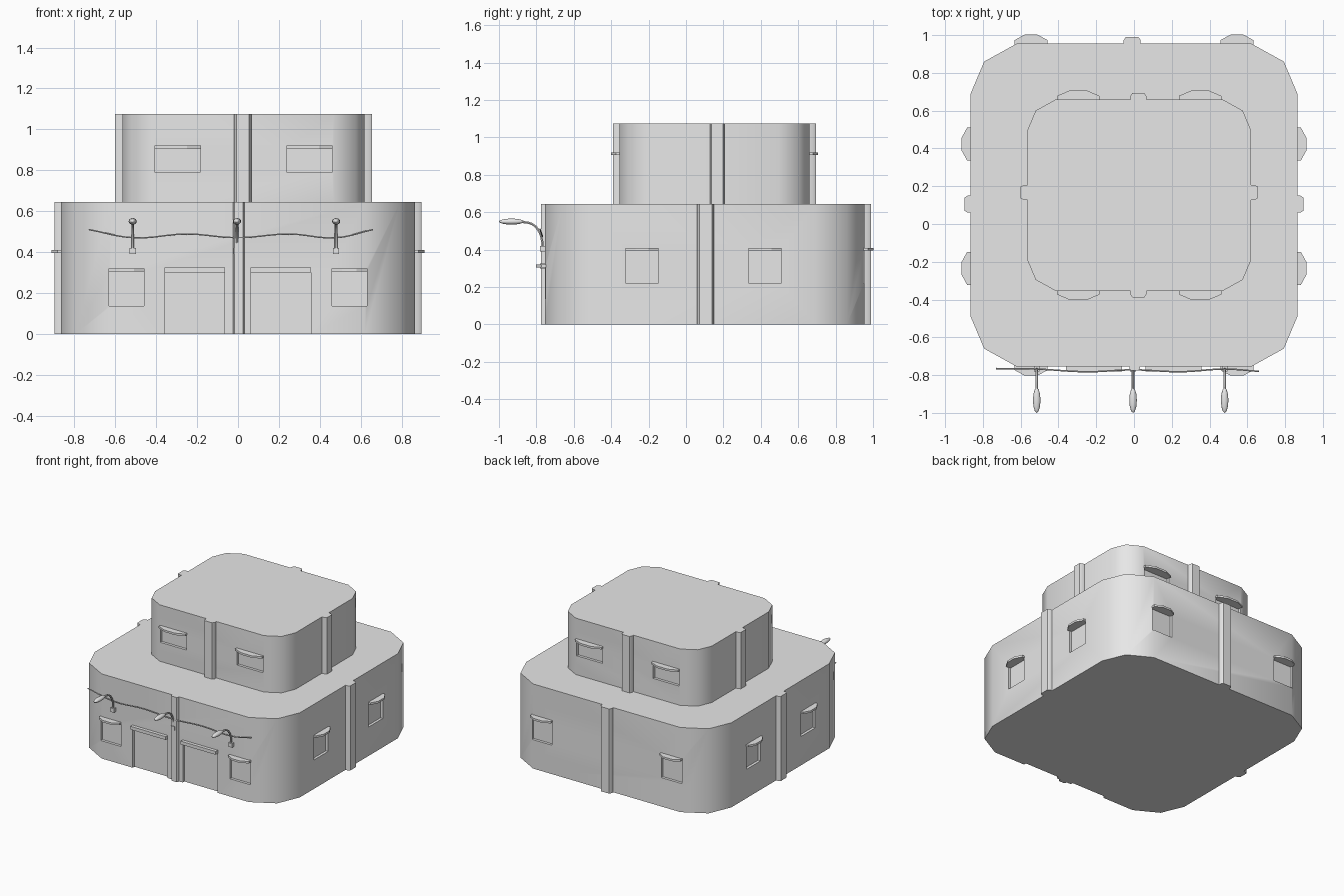
import bpy, bmesh, math

cube = bpy.data.objects.get("Cube")
if cube:
    bpy.data.objects.remove(cube, do_unlink=True)

grey = bpy.data.materials.new("plain grey")
grey.use_nodes = True
grey.diffuse_color = (0.8, 0.8, 0.8, 1)
grey.node_tree.nodes["Principled BSDF"].inputs["Base Color"].default_value = (0.8, 0.8, 0.8, 1)


def finish(obj, angle=50):
    """Give the part its material and smooth its shallow edges."""
    obj.data.materials.clear()
    obj.data.materials.append(grey)
    bpy.ops.object.select_all(action="DESELECT")
    obj.select_set(True)
    bpy.context.view_layer.objects.active = obj
    bpy.ops.object.shade_smooth_by_angle(angle=math.radians(angle))
    return obj


def prism(name, outline, z0, z1):
    """Extrude a flat outline upwards."""
    bm = bmesh.new()
    face = bm.faces.new([bm.verts.new((x, y, z0)) for x, y in outline])
    top = bmesh.ops.extrude_face_region(bm, geom=[face])
    verts = [v for v in top["geom"] if isinstance(v, bmesh.types.BMVert)]
    bmesh.ops.translate(bm, verts=verts, vec=(0, 0, z1 - z0))
    bmesh.ops.recalc_face_normals(bm, faces=bm.faces[:])
    mesh = bpy.data.meshes.new(name)
    bm.to_mesh(mesh)
    bm.free()
    obj = bpy.data.objects.new(name, mesh)
    bpy.context.collection.objects.link(obj)
    return obj


def rounded(x0, x1, y0, y1, c):
    """Rectangle whose corners are cut by two facets."""
    cx, cy = (x0 + x1) / 2, (y0 + y1) / 2
    hx, hy = (x1 - x0) / 2, (y1 - y0) / 2
    quarter = [(hx, hy - c), (hx - 0.27 * c, hy - 0.36 * c), (hx - 0.92 * c, hy)]
    points = []
    for sx, sy in ((1, 1), (-1, 1), (-1, -1), (1, -1)):
        part = [(cx + sx * x, cy + sy * y) for x, y in quarter]
        points += part if sx * sy > 0 else part[::-1]
    return points


def on_wall(name, wall, u, profile, z0, z1):
    """Prism from (along, outward) points, set against a wall."""
    axis, plane, sign = wall
    pts = [(u + a, plane + sign * d) for a, d in profile]
    if axis == "x":
        pts = [(d, a) for a, d in pts]
    return prism(name, pts, z0, z1)


def slab(half, inner, outer):
    return [(-half, inner), (half, inner), (half, outer), (-half, outer)]


def cut(body, wall, u, half, z0, z1, depth=0.02):
    cutter = on_wall("cutter", wall, u, slab(half, -depth, 0.05), z0, z1)
    cutter.hide_render = True
    mod = body.modifiers.new("recess", "BOOLEAN")
    mod.operation, mod.solver, mod.object = "DIFFERENCE", "EXACT", cutter
    bpy.context.view_layer.objects.active = body
    bpy.ops.object.modifier_apply(modifier=mod.name)
    bpy.data.objects.remove(cutter, do_unlink=True)


def window(body, label, wall, u, half, z0, z1):
    """Recessed window with a faceted awning."""
    cut(body, wall, u, half - 0.003, z0, z1)
    profile = [(-half, -0.01), (-half, 0.018), (-half * 0.4, 0.047),
               (half * 0.4, 0.047), (half, 0.018), (half, -0.01)]
    finish(on_wall(label + "_awning", wall, u, profile, z1, z1 + 0.015), 20)


def pillar(label, wall, u, half, out, z0, z1):
    profile = [(-half, -0.02), (-half, out * 0.5), (-half * 0.75, out),
               (half * 0.75, out), (half, out * 0.5), (half, -0.02)]
    finish(on_wall(label + "_pillar", wall, u, profile, z0, z1))


def tube(name, points, radius):
    """Smooth pipe through the points."""
    curve = bpy.data.curves.new(name, "CURVE")
    curve.dimensions = "3D"
    curve.bevel_depth, curve.bevel_resolution = radius, 1
    curve.resolution_u = 5
    curve.use_fill_caps = True
    spline = curve.splines.new("BEZIER")
    spline.bezier_points.add(len(points) - 1)
    for bp, p in zip(spline.bezier_points, points):
        bp.co = p
        bp.handle_left_type = bp.handle_right_type = "AUTO"
    obj = bpy.data.objects.new(name, curve)
    bpy.context.collection.objects.link(obj)
    bpy.ops.object.select_all(action="DESELECT")
    obj.select_set(True)
    bpy.context.view_layer.objects.active = obj
    bpy.ops.object.convert(target="MESH")
    return finish(bpy.context.object)


# Two storeys
lower = prism("lower_storey", rounded(-0.865, 0.865, -0.755, 0.955, 0.265), 0, 0.645)
upper = prism("upper_storey", rounded(-0.565, 0.62, -0.355, 0.66, 0.165), 0.64, 1.075)
L = {"front": ("y", -0.755, -1), "back": ("y", 0.955, 1),
     "left": ("x", 0.865, 1), "right": ("x", -0.865, -1)}
U = {"front": ("y", -0.355, -1), "back": ("y", 0.66, 1),
     "left": ("x", 0.62, 1), "right": ("x", -0.565, -1)}

# Lower windows
for u in (-0.545, 0.545):
    window(lower, "lower_front", L["front"], u, 0.088, 0.135, 0.305)
    window(lower, "lower_back", L["back"], u, 0.088, 0.22, 0.395)
for side in ("left", "right"):
    for u in (-0.235, 0.423):
        window(lower, "lower_" + side, L[side], u, 0.088, 0.22, 0.395)

# Upper windows
for side in ("front", "back"):
    for u in (-0.295, 0.35):
        window(upper, "upper_" + side, U[side], u, 0.113, 0.79, 0.905)

# Garage doors with lintels
for u in (-0.212, 0.21):
    cut(lower, L["front"], u, 0.147, -0.01, 0.305)
    finish(on_wall("door_lintel", L["front"], u, slab(0.148, -0.01, 0.025), 0.3, 0.325))

finish(lower)
finish(upper)

# Wall pillars
pillar("lower_front", L["front"], 0.003, 0.028, 0.02, 0, 0.645)
pillar("lower_back", L["back"], -0.01, 0.045, 0.035, 0, 0.645)
for side in ("left", "right"):
    pillar("lower_" + side, L[side], 0.105, 0.045, 0.033, 0, 0.645)
    pillar("upper_" + side, U[side], 0.167, 0.04, 0.036, 0.64, 1.075)
for side in ("front", "back"):
    pillar("upper_" + side, U[side], 0.023, 0.042, 0.034, 0.64, 1.075)

# Street lamps on the front wall
for x in (-0.515, -0.005, 0.48):
    finish(on_wall("lamp_bracket", L["front"], x, slab(0.015, -0.005, 0.025), 0.39, 0.42))
    tube("lamp_arm", [(x, -0.768, 0.405), (x, -0.77, 0.45), (x, -0.787, 0.5),
                      (x, -0.82, 0.535), (x, -0.885, 0.55)], 0.007)
    bpy.ops.mesh.primitive_uv_sphere_add(segments=12, ring_count=8, location=(x, -0.933, 0.55))
    head = bpy.context.object
    head.name = "lamp_head"
    head.scale = (0.02, 0.067, 0.016)
    finish(head)

# Cable strung between the lamps
tube("cable", [(-0.73, -0.765, 0.51), (-0.515, -0.768, 0.47), (-0.25, -0.782, 0.488),
               (-0.005, -0.772, 0.47), (0.25, -0.782, 0.488), (0.48, -0.768, 0.47),
               (0.66, -0.78, 0.51)], 0.004)
